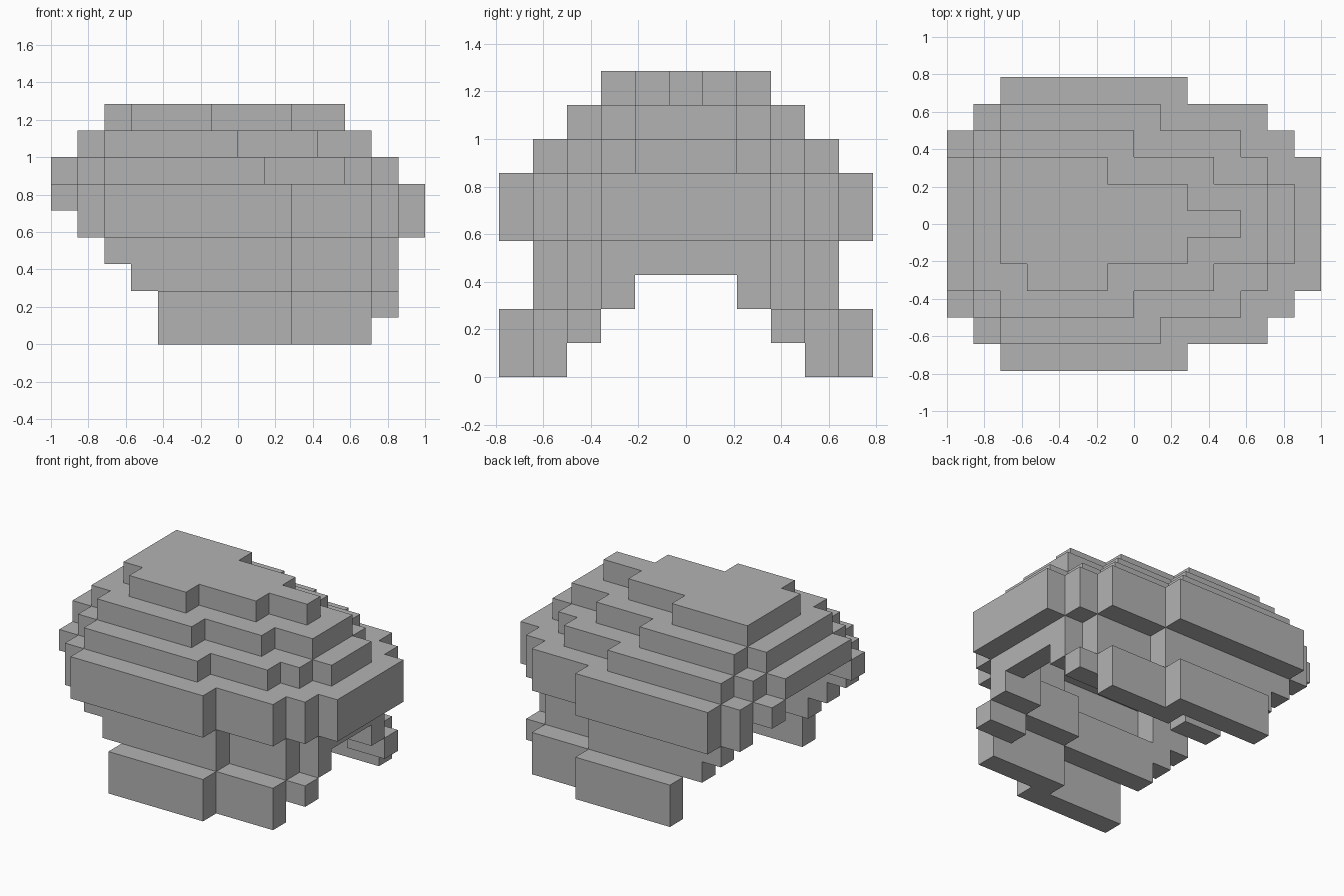
import bpy, bmesh

if "Cube" in bpy.data.objects:
    bpy.data.objects.remove(bpy.data.objects["Cube"], do_unlink=True)

U = 1 / 7          # edge of one block
LENGTH = 14        # blocks along x

grey = bpy.data.materials.new("plain_grey")
grey.use_nodes = True
COLOR = (0.45, 0.45, 0.45, 1)
grey.diffuse_color = COLOR
grey.node_tree.nodes["Principled BSDF"].inputs["Base Color"].default_value = COLOR

# Outline of a layer: (start, end, reach), reach = blocks each side of the middle row
FLAP = [(4, 9, 5), (9, 12, 4)]
FLAP_TIP = FLAP + [(12, 13, 3)]
WALL = [(3, 9, 4), (9, 12, 3), (12, 13, 2)]
WALL_TOP = [(2, 3, 4)] + WALL
BAND = [(1, 2, 4), (2, 9, 5), (9, 12, 4), (12, 13, 3), (13, 14, 2)]
BAND_TOP = [(0, 1, 3)] + BAND
STEP = [(0, 1, 2), (1, 2, 3), (2, 8, 4), (8, 11, 3), (11, 12, 2), (12, 13, 1)]
UPPER = [(1, 2, 2), (2, 7, 3), (7, 10, 2), (10, 12, 1)]
CAP = [(2, 6, 2), (6, 9, 1), (9, 11, 0)]

# Part, outline, closed at -x end, closed at +x end; bottom layer first
LAYERS = [
    ("lower_flaps", FLAP, False, False),
    ("lower_flaps", FLAP_TIP, False, False),
    ("side_walls", WALL, False, False),
    ("side_walls", WALL_TOP, False, True),
    ("wide_band", BAND, False, True),
    ("wide_band", BAND_TOP, False, True),
    ("stepped_crown", STEP, True, True),
    ("stepped_crown", UPPER, True, True),
    ("top_cap", CAP, True, True),
]


def footprint(runs):
    return {(x, y) for a, b, n in runs for x in range(a, b) for y in range(-n, n + 1)}


def ring(runs, closed_back, closed_front):
    """Blocks of the outline that touch its border, with optional open ends."""
    full = footprint(runs)
    first, last = runs[0][0], runs[-1][1] - 1

    def outside(x, y):
        if not closed_back:
            x = max(x, first)
        if not closed_front:
            x = min(x, last)
        return (x, y) not in full

    return {(x, y) for x, y in full
            if any(outside(x + i, y + j) for i in (-1, 0, 1) for j in (-1, 0, 1))}


# Fill the hollow shell layer by layer
blocks = {}
for z, (part, runs, back, front) in enumerate(LAYERS):
    cells = footprint(runs) if part == "top_cap" else ring(runs, back, front)
    if part == "top_cap":
        cells.discard((2, -2))      # notched corner
    for x, y in cells:
        blocks[x, y, z] = part


def add_block_faces(bm, cell):
    """Add the sides of a block that have no neighbour."""
    for axis in range(3):
        for side in (0, 1):
            near = list(cell)
            near[axis] += 2 * side - 1
            if tuple(near) in blocks:
                continue
            u, v = (axis + 1) % 3, (axis + 2) % 3
            loop = [(0, 0), (1, 0), (1, 1), (0, 1)]
            verts = []
            for a, b in (loop if side else loop[::-1]):
                p = list(cell)
                p[axis] += side
                p[u] += a
                p[v] += b
                verts.append(bm.verts.new(((p[0] - LENGTH / 2) * U, (p[1] - 0.5) * U, p[2] * U)))
            bm.faces.new(verts)


# One object per part
for part in dict.fromkeys(layer[0] for layer in LAYERS):
    bm = bmesh.new()
    for cell, owner in blocks.items():
        if owner == part:
            add_block_faces(bm, cell)
    bmesh.ops.remove_doubles(bm, verts=bm.verts, dist=U / 100)
    mesh = bpy.data.meshes.new(part)
    bm.to_mesh(mesh)
    bm.free()
    mesh.materials.append(grey)
    bpy.context.collection.objects.link(bpy.data.objects.new(part, mesh))
